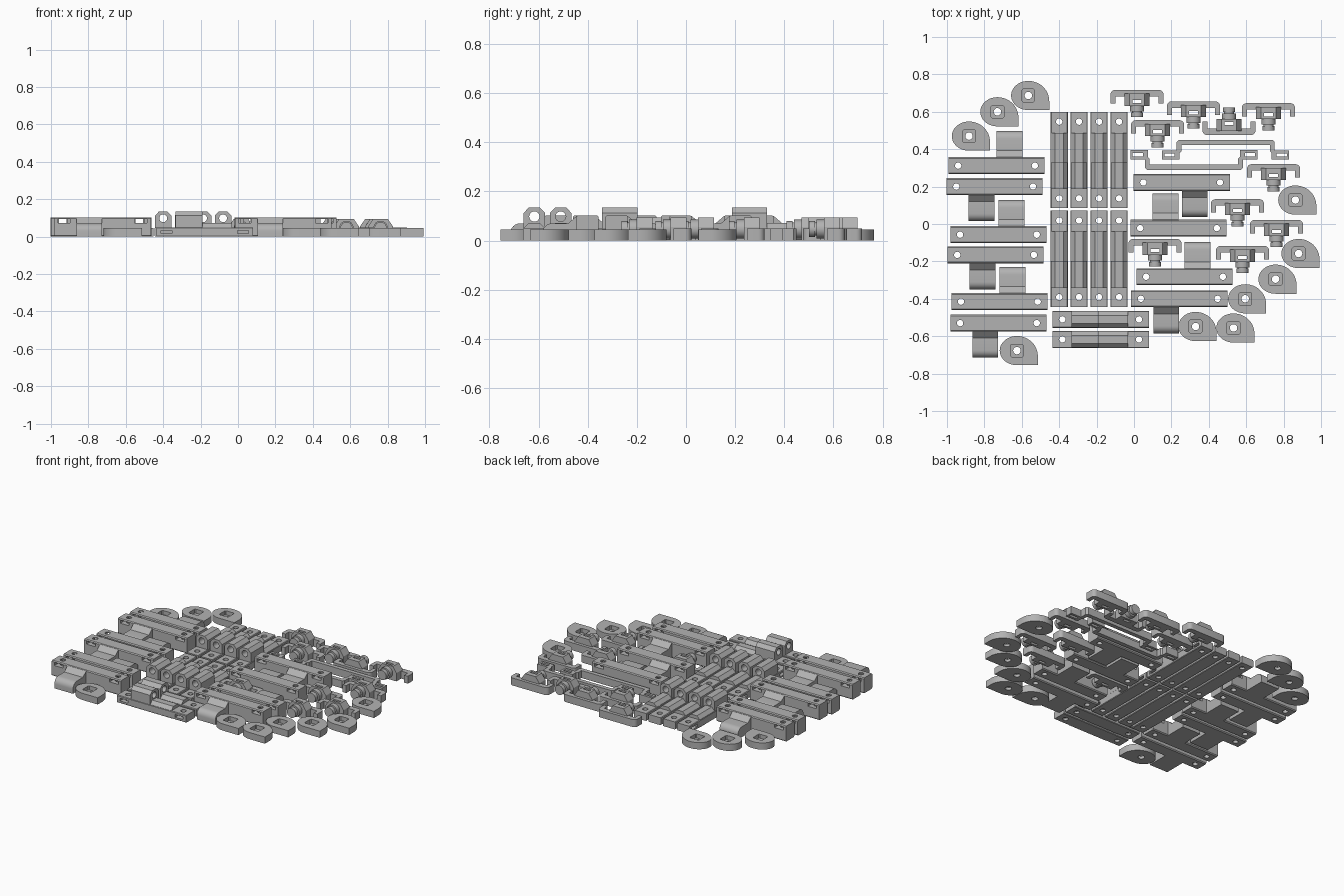
import bpy, bmesh, math

if "Cube" in bpy.data.objects:
    bpy.data.objects.remove(bpy.data.objects["Cube"])

grey = bpy.data.materials.new("plain_grey")
grey.diffuse_color = (0.45, 0.45, 0.45, 1)
grey.use_nodes = True
grey.node_tree.nodes["Principled BSDF"].inputs["Base Color"].default_value = grey.diffuse_color


def prism(bm, pts, a, b, axis):
    """Extrude a 2D outline from a to b along an axis."""
    def place(p, t):
        u, v = p
        return {"x": (t, u, v), "y": (u, t, v), "z": (u, v, t)}[axis]
    lo = [bm.verts.new(place(p, a)) for p in pts]
    hi = [bm.verts.new(place(p, b)) for p in pts]
    n = len(pts)
    faces = [bm.faces.new(lo), bm.faces.new(hi)]
    faces += [bm.faces.new((lo[i], lo[(i + 1) % n], hi[(i + 1) % n], hi[i])) for i in range(n)]
    bmesh.ops.recalc_face_normals(bm, faces=faces)


def rect(u0, u1, v0, v1, c=0.0):
    """Rectangle outline, chamfered when c > 0."""
    if c == 0:
        return [(u0, v0), (u1, v0), (u1, v1), (u0, v1)]
    return [(u0 + c, v0), (u1 - c, v0), (u1, v0 + c), (u1, v1 - c),
            (u1 - c, v1), (u0 + c, v1), (u0, v1 - c), (u0, v0 + c)]


def arc(cu, cv, ru, rv, a0, a1, n):
    return [(cu + ru * math.cos(math.radians(a0 + (a1 - a0) * i / n)),
             cv + rv * math.sin(math.radians(a0 + (a1 - a0) * i / n))) for i in range(n + 1)]


def circle(cu, cv, r, n=20):
    return arc(cu, cv, r, r, 0, 360, n)[:-1]


def make_mesh(name, solids, cuts):
    """Build solids, subtract cuts, return a finished mesh."""
    objs = []
    for nm, parts in ((name, solids), (name + "_cutter", cuts)):
        bm = bmesh.new()
        for p in parts:
            prism(bm, *p)
        me = bpy.data.meshes.new(nm)
        bm.to_mesh(me)
        bm.free()
        ob = bpy.data.objects.new(nm, me)
        bpy.context.collection.objects.link(ob)
        objs.append(ob)
    ob, cutter = objs
    mod = ob.modifiers.new("cut", "BOOLEAN")
    mod.object = cutter
    mod.operation = "DIFFERENCE"
    mod.solver = "EXACT"
    mod.use_self = True
    bpy.context.view_layer.update()
    me = bpy.data.meshes.new_from_object(ob.evaluated_get(bpy.context.evaluated_depsgraph_get()))
    for o in objs:
        bpy.data.objects.remove(o)
    me.materials.clear()
    me.materials.append(grey)
    me.name = name
    return me


def place(name, mesh, spots):
    for i, (x, y, deg) in enumerate(spots):
        ob = bpy.data.objects.new(f"{name}_{i + 1}", mesh)
        ob.location = (x, y, 0)
        ob.rotation_euler.z = math.radians(deg)
        bpy.context.collection.objects.link(ob)
        bpy.context.view_layer.objects.active = ob
        ob.select_set(True)
        if i == 0:
            bpy.ops.object.shade_smooth_by_angle(angle=math.radians(30))
        ob.select_set(False)


# Tabbed bars: long bar with nut slots, bolt holes and a rounded tab
def tab_bar(name, side):
    tab = [(0.0, 0.0), (0.185, 0.0)] + arc(0.145, 0.03, 0.04, 0.04, 0, 90, 6)
    tab += [(0.08, 0.07), (0.045, 0.10), (0.0, 0.10)]
    tx = 0.07 * side
    solids = [(rect(-0.045, 0.045, 0, 0.103, 0.006), -0.257, 0.257, "x"),
              (tab, tx - 0.069, tx + 0.069, "x")]
    cuts = []
    for s in (-0.205, 0.205):
        cuts.append((circle(s, 0, 0.017), -0.1, 0.2, "z"))
        cuts.append((rect(s - 0.033, s + 0.033, 0.073, 0.094), -0.1, 0.1, "y"))
    return make_mesh(name, solids, cuts)


place("tab_bar", tab_bar("tab_bar", 1), [
    (-0.735, 0.312, 0), (-0.745, 0.2, 180), (-0.725, -0.057, 0), (-0.74, -0.165, 180),
    (-0.72, -0.415, 0), (-0.725, -0.53, 180), (0.27, -0.282, 0), (0.242, -0.4, 180)])
place("mirrored_tab_bar", tab_bar("mirrored_tab_bar", -1), [(0.255, 0.222, 180), (0.238, -0.022, 0)])

# Pin clips: low base, eight-sided socket block with bore, stepped middle
block = [(-0.044, 0), (0.044, 0), (0.044, 0.112), (0.022, 0.135), (-0.022, 0.135), (-0.044, 0.112)]
step = [(-0.044, 0), (0.044, 0), (0.044, 0.05), (0.022, 0.072), (-0.022, 0.072), (-0.044, 0.05)]
clip_cuts = [(circle(0, 0.098, 0.021), -0.4, 0.4, "x")]
for s in (-0.205, 0.205):
    clip_cuts.append((circle(s, 0, 0.017), -0.1, 0.2, "z"))
    clip_cuts.append((rect(s - 0.03, s + 0.03, 0.016, 0.034), -0.1, 0.1, "y"))
clip = make_mesh("pin_clip", [
    (rect(-0.046, 0.046, 0, 0.05, 0.004), -0.257, 0.257, "x"),
    (block, -0.155, -0.012, "x"), (step, -0.02, 0.145, "x")], clip_cuts)
clip_spots = [(x, y, 90) for y in (0.342, -0.186) for x in (-0.4, -0.294, -0.187, -0.08)]
place("pin_clip", clip, clip_spots + [(-0.178, -0.51, 0), (-0.178, -0.617, 0)])

# Cam discs: round plate with one square corner, square pocket and bolt hole
cam_outline = ([(0.112, -0.078)] + arc(0, -0.03, 0.112, 0.108, 0, 90, 12)
               + arc(0, 0, 0.092, 0.078, 90, 270, 20)[1:])
cam = make_mesh("cam_disc", [(cam_outline, 0, 0.045, "z")],
                [(rect(-0.034, 0.034, -0.034, 0.034, 0.006), 0.018, 0.1, "z"),
                 (circle(0, 0, 0.02), -0.1, 0.1, "z")])
place("cam_disc", cam, [
    (-0.565, 0.687, 0), (-0.73, 0.6, 0), (-0.882, 0.47, 0), (-0.626, -0.677, 0), (0.863, 0.128, 0),
    (0.88, -0.158, 0), (0.757, -0.295, 0), (0.595, -0.4, 0), (0.329, -0.548, 0), (0.532, -0.556, 0)])


# Stub pieces: cylinder along y, flattened where it meets the floor
def flat_round(r):
    cz = 0.047
    pts = circle(0, cz, r, 24)
    return [(u, max(v, 0.0)) for u, v in pts]


# Catch brackets: U-shaped handle, hub and stepped round stem
u_shape = [(-0.142, -0.072), (-0.115, -0.072), (-0.115, -0.035), (0.115, -0.035), (0.115, -0.072),
           (0.142, -0.072)] + arc(0.117, -0.025, 0.025, 0.025, 0, 90, 5) \
          + arc(-0.117, -0.025, 0.025, 0.025, 90, 180, 5)
hub = [(-0.066, 0), (0.066, 0), (0.066, 0.055), (0.04, 0.093), (-0.04, 0.093), (-0.066, 0.055)]
bracket = make_mesh("catch_bracket", [
    (u_shape, 0, 0.05, "z"), (hub, -0.085, -0.02, "y"),
    (flat_round(0.038), -0.115, -0.08, "y"), (flat_round(0.026), -0.125, -0.11, "y"),
    (flat_round(0.032), -0.146, -0.122, "y")],
    [(rect(-0.025, 0.025, -0.07, -0.053), -0.1, 0.2, "z")])
place("catch_bracket", bracket, [
    (0.016, 0.717, 0), (0.318, 0.656, 0), (0.719, 0.646, 0), (0.126, 0.555, 0), (0.746, 0.32, 0),
    (0.553, 0.133, 0), (0.762, 0.022, 0), (0.112, -0.08, 0), (0.58, -0.117, 0), (0.508, 0.476, 180)])

# Long handles: offset bar with slotted feet at both ends
half = [(0.235, 0.0), (0.235, -0.052), (0.34, -0.052), (0.34, -0.102), (0.25, -0.102),
        (0.25, -0.07), (0.212, -0.055), (0.212, -0.028)]
half = [(0.25, 0.0), (0.262, -0.012), (0.262, -0.056), (0.34, -0.056), (0.34, -0.106),
        (0.246, -0.106), (0.246, -0.07), (0.236, -0.06), (0.236, -0.028)]
outline = half + [(-u, v) for u, v in reversed(half)]
handle = make_mesh("long_handle", [(outline, 0, 0.05, "z")],
                   [(rect(s - 0.027, s + 0.027, -0.09, -0.072), -0.1, 0.2, "z") for s in (-0.3, 0.3)])
place("long_handle", handle, [(0.49, 0.45, 0), (0.32, 0.289, 180)])
